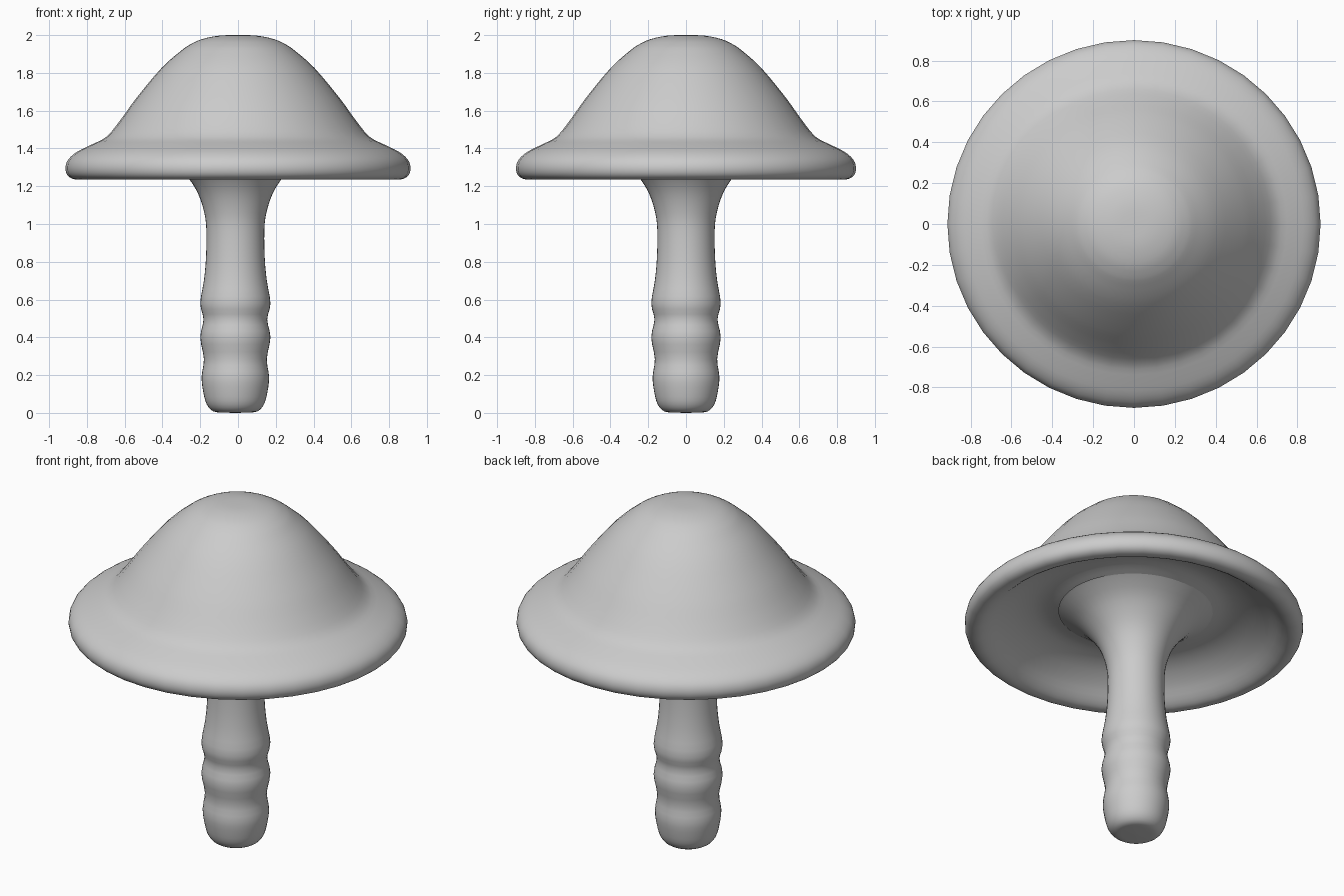
import bpy, bmesh, math
from mathutils import Vector

if "Cube" in bpy.data.objects:
    bpy.data.objects.remove(bpy.data.objects["Cube"])

SEGMENTS = 40


def smooth_profile(pts, steps=3):
    """Catmull-Rom curve through (radius, height) points."""
    p = [Vector(q) for q in pts]
    p = [p[0]] + p + [p[-1]]
    out = []
    for i in range(1, len(p) - 2):
        a, b, c, d = p[i - 1:i + 3]
        for k in range(steps):
            t = k / steps
            out.append(0.5 * (2 * b + (c - a) * t + (2 * a - 5 * b + 4 * c - d) * t * t
                              + (3 * b - a - 3 * c + d) * t ** 3))
    return out + [p[-1]]


def lathe(name, pts, scale_x=1.0, offset_x=0.0):
    """Spin a profile around the z axis into a smooth object."""
    bm = bmesh.new()
    rings = []
    for r, z in smooth_profile(pts):
        if r < 1e-4:
            rings.append([bm.verts.new((offset_x, 0, z))] * SEGMENTS)
        else:
            angles = [2 * math.pi * i / SEGMENTS for i in range(SEGMENTS)]
            rings.append([bm.verts.new((offset_x + r * scale_x * math.cos(a), r * math.sin(a), z))
                          for a in angles])
    for lo, hi in zip(rings, rings[1:]):
        for i in range(SEGMENTS):
            j = (i + 1) % SEGMENTS
            quad = list(dict.fromkeys((lo[i], lo[j], hi[j], hi[i])))
            bm.faces.new(quad)
    bmesh.ops.recalc_face_normals(bm, faces=bm.faces)
    for f in bm.faces:
        f.smooth = True
    mesh = bpy.data.meshes.new(name)
    bm.to_mesh(mesh)
    bm.free()
    obj = bpy.data.objects.new(name, mesh)
    bpy.context.collection.objects.link(obj)
    return obj


# Stem: rounded foot, three bulges, flare running into the underside of the cap
lathe("stem", [(0, 0), (0.06, 0.002), (0.115, 0.008), (0.15, 0.045), (0.168, 0.11),
               (0.177, 0.19), (0.165, 0.285), (0.184, 0.40), (0.167, 0.495),
               (0.184, 0.58), (0.165, 0.70), (0.154, 0.82), (0.152, 0.97),
               (0.163, 1.06), (0.193, 1.155), (0.24, 1.235), (0.31, 1.315),
               (0.40, 1.378), (0.43, 1.392)],
      1.01, -0.014)

# Cap: bell-shaped top, rolled rim, hollow underside
lathe("cap", [(0.40, 1.378), (0.50, 1.40), (0.61, 1.375), (0.71, 1.32), (0.78, 1.262),
              (0.825, 1.238), (0.865, 1.24), (0.892, 1.262), (0.90, 1.30),
              (0.885, 1.342), (0.84, 1.382), (0.765, 1.42), (0.685, 1.463), (0.61, 1.555),
              (0.53, 1.667), (0.40, 1.825), (0.30, 1.915), (0.25, 1.95),
              (0.19, 1.978), (0.10, 1.997), (0, 2.0)],
      1.015)
